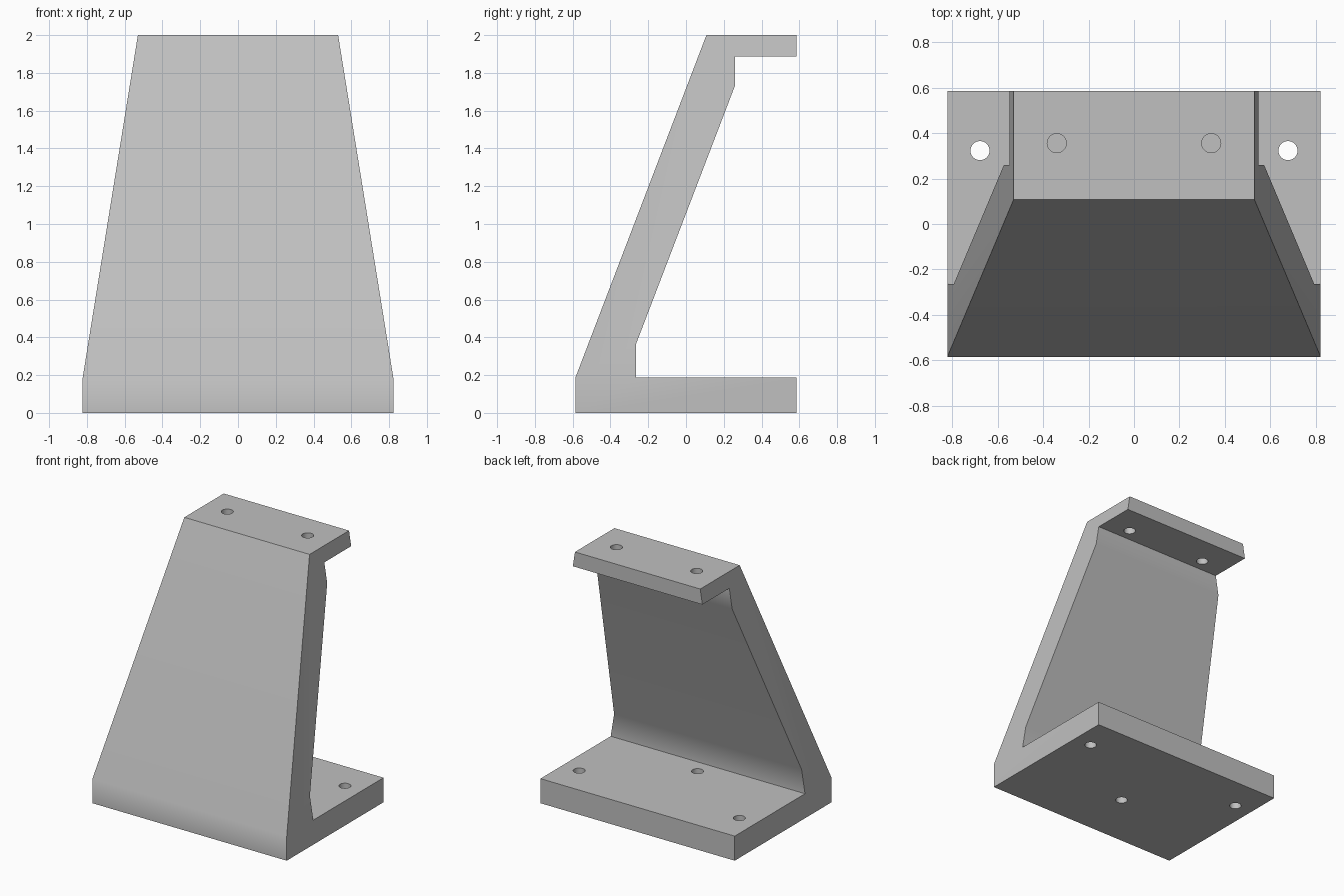
import bpy
import bmesh
import math

default = bpy.data.objects.get("Cube")
if default:
    bpy.data.objects.remove(default, do_unlink=True)

BASE_TOP, HEIGHT = 0.188, 2.0
BASE_HALF, TOP_HALF, DEPTH = 0.822, 0.53, 0.585
HOLE_RADIUS = 0.042


def half_width(z):
    """Straight-sided foot, then an even taper up to the top plate."""
    t = max(0.0, (z - BASE_TOP) / (HEIGHT - BASE_TOP))
    return BASE_HALF + (TOP_HALF - BASE_HALF) * t


# Painted grey metal
grey = bpy.data.materials.new("grey")
grey.use_nodes = True
colour = (0.53, 0.53, 0.53, 1.0)
grey.diffuse_color = colour
grey.node_tree.nodes["Principled BSDF"].inputs["Base Color"].default_value = colour

# Side profile (y, z): foot, sloping web, top plate
profile = [
    (-DEPTH, 0), (DEPTH, 0), (DEPTH, BASE_TOP), (-0.264, BASE_TOP),
    (-0.264, 0.366), (0.26, 1.734), (0.26, 1.886), (DEPTH, 1.886),
    (DEPTH, HEIGHT), (0.108, HEIGHT), (-DEPTH, BASE_TOP),
]
foot_side = [0, 1, 2, 3, 10]
web_side = [3, 4, 5, 6, 7, 8, 9, 10]

bm = bmesh.new()
sides = [[bm.verts.new((s * half_width(z), y, z)) for y, z in profile]
         for s in (-1, 1)]
for verts in sides:
    for loop in (foot_side, web_side):
        bm.faces.new([verts[i] for i in loop])
for i in range(len(profile)):
    j = (i + 1) % len(profile)
    bm.faces.new((sides[0][i], sides[0][j], sides[1][j], sides[1][i]))
bmesh.ops.recalc_face_normals(bm, faces=bm.faces)
mesh = bpy.data.meshes.new("bracket")
bm.to_mesh(mesh)
bm.free()
mesh.materials.append(grey)
bracket = bpy.data.objects.new("bracket", mesh)
bpy.context.collection.objects.link(bracket)


def drill(x, y, z):
    """Cut a vertical bolt hole through the plate around height z."""
    bpy.ops.mesh.primitive_cylinder_add(
        vertices=32, radius=HOLE_RADIUS, depth=0.4, location=(x, y, z))
    cutter = bpy.context.object
    cutter.name = "hole_cutter"
    cutter.hide_render = True
    cutter.data.materials.append(grey)
    cut = bracket.modifiers.new("bolt_hole", 'BOOLEAN')
    cut.operation = 'DIFFERENCE'
    cut.solver = 'EXACT'
    cut.object = cutter
    bpy.context.view_layer.objects.active = bracket
    bpy.ops.object.modifier_apply(modifier=cut.name)
    bpy.data.objects.remove(cutter, do_unlink=True)


# Bolt holes: three in the foot, two in the top plate
for side in (-1, 1):
    drill(side * 0.678, 0.323, 0.1)
    drill(side * 0.34, 0.356, 1.94)
drill(0, -0.14, 0.1)

# Soft shading over the shallow bends, crisp plate edges
bpy.ops.object.select_all(action='DESELECT')
bracket.select_set(True)
bpy.context.view_layer.objects.active = bracket
bpy.ops.object.shade_smooth_by_angle(angle=math.radians(30))
weighted = bracket.modifiers.new("weighted_normals", 'WEIGHTED_NORMAL')
weighted.keep_sharp = True
